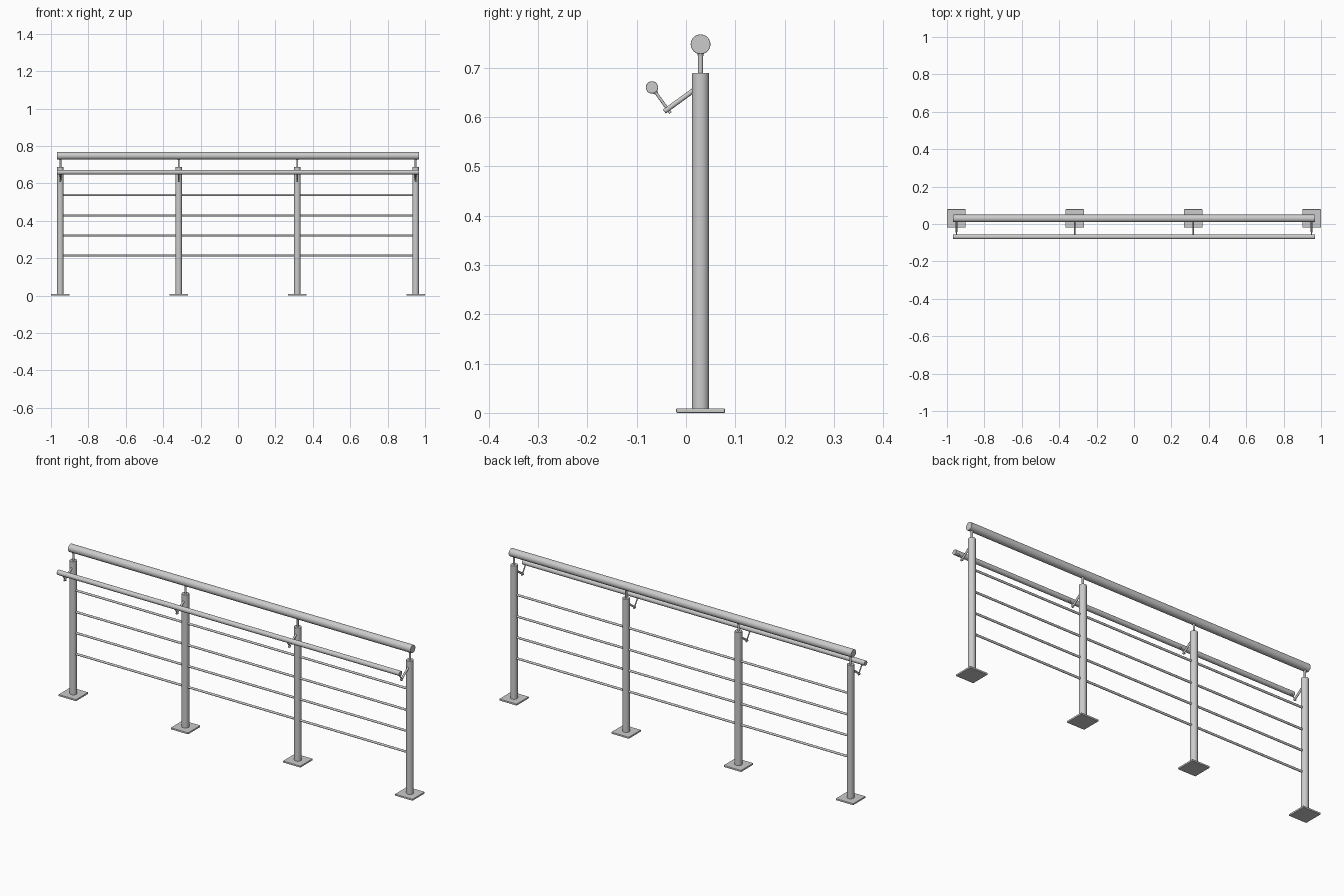
import bpy
from mathutils import Vector

if "Cube" in bpy.data.objects:
    bpy.data.objects.remove(bpy.data.objects["Cube"])

Y = 0.0295                              # post line
POSTS = [-0.95, -0.317, 0.317, 0.95]
RAIL = Vector((0, -0.069, 0.66))        # small handrail centre


def finish(name, bevel=0):
    ob = bpy.context.object
    ob.name = name
    if bevel:
        m = ob.modifiers.new("edge", 'BEVEL')
        m.width, m.segments, m.limit_method = bevel, 2, 'ANGLE'
        m.angle_limit = 0.9
    return ob


def rod(name, a, b, r, sides=32, bevel=0, r2=None):
    a, b = Vector(a), Vector(b)
    d = b - a
    bpy.ops.mesh.primitive_cone_add(
        vertices=sides, radius1=r, radius2=r if r2 is None else r2,
        depth=d.length, location=(a + b) / 2,
        rotation=d.to_track_quat('Z', 'Y').to_euler())
    bpy.ops.object.shade_smooth_by_angle(angle=0.6)
    return finish(name, bevel)


for i, x in enumerate(POSTS, 1):
    # base plate and post
    bpy.ops.mesh.primitive_cube_add(size=1, location=(x, Y, 0.0045))
    bpy.context.object.scale = (0.099, 0.099, 0.009)
    bpy.ops.object.transform_apply(location=False, rotation=False, scale=True)
    finish(f"base_plate_{i}", 0.002)
    rod(f"post_{i}", (x, Y, 0.005), (x, Y, 0.689), 0.0175, bevel=0.0015)
    # stem with flared saddle under the top rail
    rod(f"stem_{i}", (x, Y, 0.68), (x, Y, 0.735), 0.005, 20)
    rod(f"stem_saddle_{i}", (x, Y, 0.724), (x, Y, 0.732), 0.0055, 20, r2=0.0075)
    # angled bracket holding the small handrail
    rod(f"bracket_arm_{i}", (x, 0.025, 0.661), (x, -0.044, 0.611), 0.005, 20, 0.001)
    foot = Vector((x, -0.0315, 0.608))
    top = Vector((x, RAIL.y, RAIL.z))
    rod(f"bracket_pin_{i}", foot, top, 0.003, 16)
    d = (top - foot).normalized()
    rod(f"bracket_saddle_{i}", top - d * 0.0155, top - d * 0.009, 0.0035, 16, r2=0.006)

# handrails
rod("top_rail", (-0.967, Y, 0.7475), (0.967, Y, 0.7475), 0.02, 40, 0.001)
rod("lower_handrail", (-0.967, RAIL.y, RAIL.z), (0.967, RAIL.y, RAIL.z), 0.0125, 32, 0.001)

# horizontal infill bars
for i, z in enumerate((0.214, 0.321, 0.428, 0.538), 1):
    rod(f"infill_bar_{i}", (-0.945, Y, z), (0.945, Y, z), 0.0055, 20)
